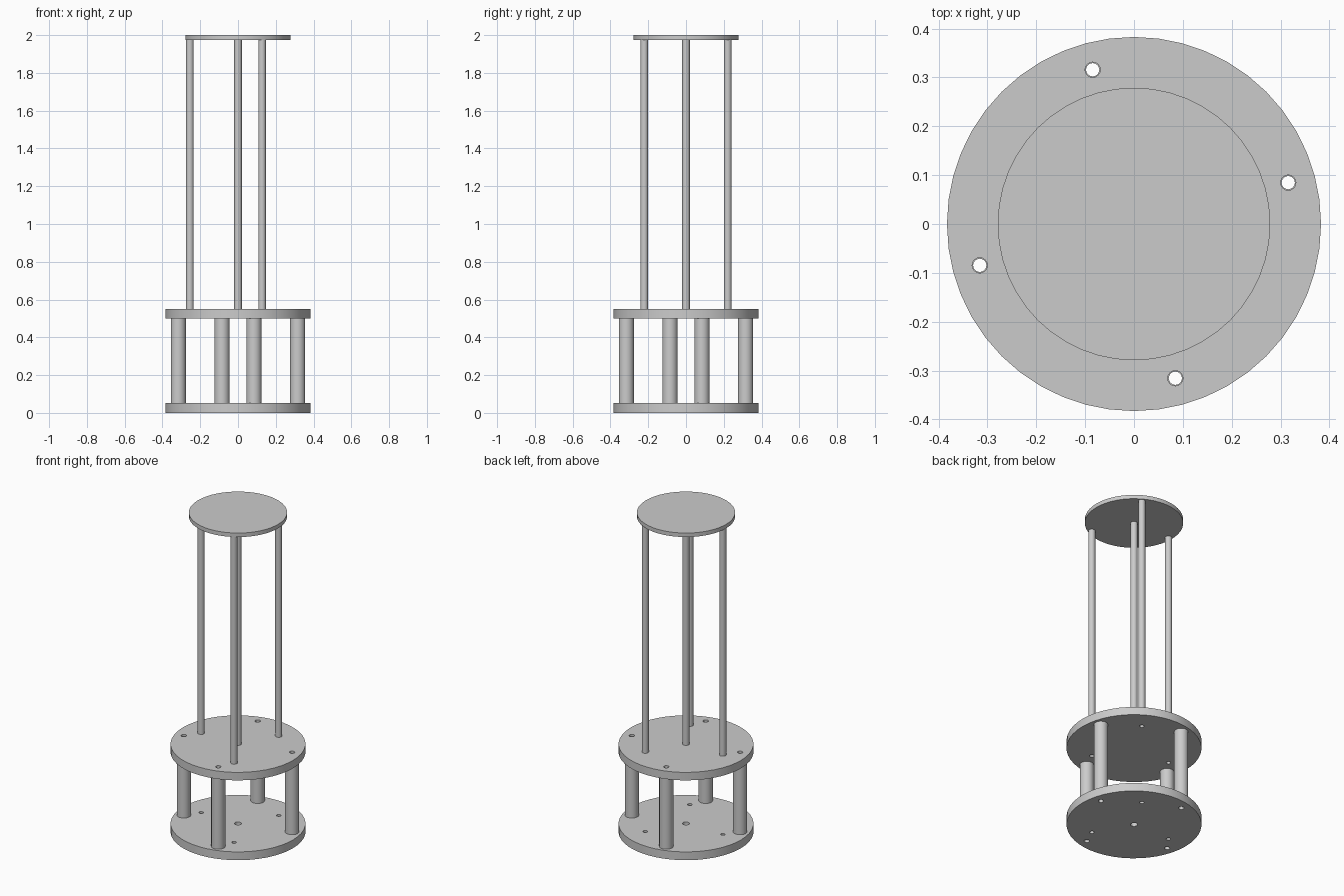
import bpy
import bmesh
from math import radians, cos, sin
from mathutils import Vector

cube = bpy.data.objects.get("Cube")
if cube:
    bpy.data.objects.remove(cube, do_unlink=True)

GREY = (0.6, 0.6, 0.6, 1.0)
metal = bpy.data.materials.new("plain_grey")
metal.use_nodes = True
metal.diffuse_color = GREY
metal.node_tree.nodes["Principled BSDF"].inputs["Base Color"].default_value = GREY


def ring(bm, centre, radius, sides, z):
    """Closed loop of edges on a circle."""
    step = radians(360 / sides)
    verts = [bm.verts.new((centre[0] + radius * cos(i * step),
                           centre[1] + radius * sin(i * step), z))
             for i in range(sides)]
    return [bm.edges.new((verts[i - 1], verts[i])) for i in range(sides)]


def round_part(name, centre, radius, bottom, top, holes=(), sides=32):
    """Extruded disc with round through holes, each (centre, radius)."""
    bm = bmesh.new()
    edges = ring(bm, centre, radius, sides, bottom)
    for hole_centre, hole_radius in holes:
        edges += ring(bm, hole_centre, hole_radius, 24, bottom)
    bmesh.ops.triangle_fill(bm, edges=edges, use_beauty=True, normal=(0, 0, 1))
    raised = bmesh.ops.extrude_face_region(bm, geom=bm.faces[:])["geom"]
    bmesh.ops.translate(bm, vec=Vector((0, 0, top - bottom)),
                        verts=[g for g in raised if isinstance(g, bmesh.types.BMVert)])
    bmesh.ops.recalc_face_normals(bm, faces=bm.faces[:])
    mesh = bpy.data.meshes.new(name)
    bm.to_mesh(mesh)
    bm.free()
    mesh.materials.append(metal)
    obj = bpy.data.objects.new(name, mesh)
    bpy.context.collection.objects.link(obj)
    bpy.ops.object.select_all(action='DESELECT')
    obj.select_set(True)
    bpy.context.view_layer.objects.active = obj
    bpy.ops.object.shade_smooth_by_angle(angle=radians(30))
    return obj


def around(radius, start, count):
    """Evenly spaced positions on a circle."""
    angles = [radians(start + 360 * i / count) for i in range(count)]
    return [(radius * cos(a), radius * sin(a)) for a in angles]


AXIS = (0, 0)
PLATE_R = 0.383
BASE_TOP, DECK_BOTTOM, DECK_TOP = 0.052, 0.5, 0.55
CAP_BOTTOM, CAP_TOP = 1.975, 2.0

pillars = around(0.327, 15, 4)
rods = around(0.255, 60, 3)
bolt_holes = [(p, 0.0155) for p in pillars] + [(p, 0.013) for p in rods]

# Plates
round_part("base_plate", AXIS, PLATE_R, 0, BASE_TOP, bolt_holes + [(AXIS, 0.02)], 48)
round_part("middle_plate", AXIS, PLATE_R, DECK_BOTTOM, DECK_TOP,
           bolt_holes + [(AXIS, 0.02)], 48)
round_part("top_plate", AXIS, 0.279, CAP_BOTTOM, CAP_TOP, sides=48)

# Hollow pillars between the lower plates
for i, p in enumerate(pillars):
    round_part(f"pillar_{i + 1}", p, 0.04, BASE_TOP, DECK_BOTTOM, [(p, 0.0135)])

# Hollow rods carrying the top plate
for i, p in enumerate(rods):
    round_part(f"support_rod_{i + 1}", p, 0.02, DECK_TOP, CAP_BOTTOM, [(p, 0.013)])

# Solid rod on the axis, seated in the middle plate
round_part("centre_rod", AXIS, 0.02, DECK_BOTTOM, CAP_BOTTOM)
